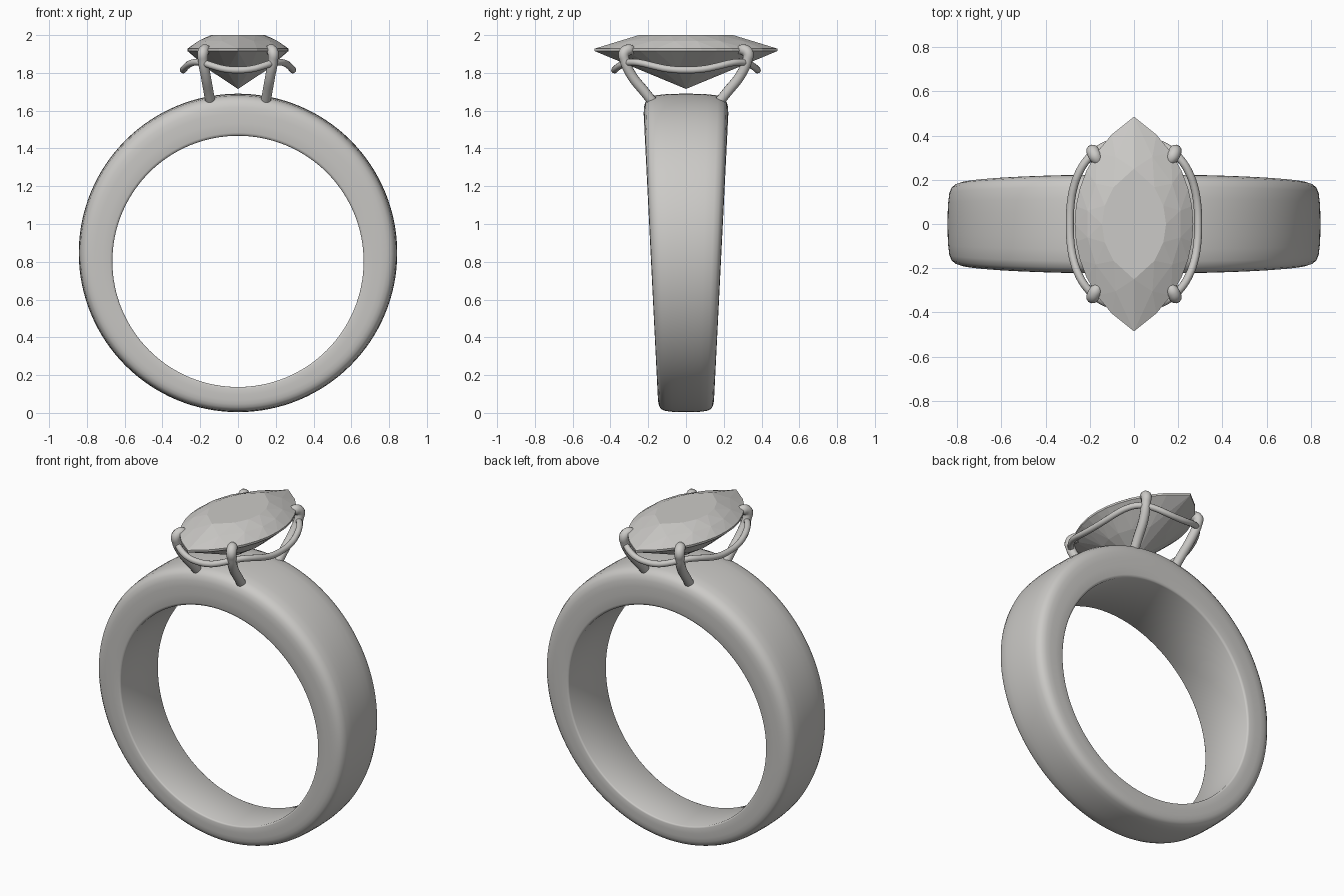
import bpy, bmesh
from math import sin, cos, pi, radians, sqrt, copysign
from mathutils import Vector

cube = bpy.data.objects.get("Cube")
if cube:
    bpy.data.objects.remove(cube)

metal = bpy.data.materials.new("warm_grey")
metal.use_nodes = True
COLOR = (0.6, 0.59, 0.57, 1)
metal.diffuse_color = COLOR
metal.node_tree.nodes["Principled BSDF"].inputs["Base Color"].default_value = COLOR


def add_mesh(name, bm):
    bmesh.ops.recalc_face_normals(bm, faces=bm.faces)
    mesh = bpy.data.meshes.new(name)
    bm.to_mesh(mesh)
    bm.free()
    mesh.materials.append(metal)
    obj = bpy.data.objects.new(name, mesh)
    bpy.context.collection.objects.link(obj)
    return obj


def activate(obj):
    bpy.ops.object.select_all(action='DESELECT')
    obj.select_set(True)
    bpy.context.view_layer.objects.active = obj


def smooth(obj, angle):
    activate(obj)
    bpy.ops.object.shade_smooth_by_angle(angle=radians(angle))


def wire(name, points, radius, scales=None, cyclic=False):
    """Round wire along a smooth path, converted to a mesh."""
    curve = bpy.data.curves.new(name, 'CURVE')
    curve.dimensions = '3D'
    curve.bevel_depth = radius
    curve.bevel_resolution = 4
    curve.resolution_u = 6
    curve.use_fill_caps = True
    spline = curve.splines.new('BEZIER')
    spline.bezier_points.add(len(points) - 1)
    spline.use_cyclic_u = cyclic
    for i, (bp, p) in enumerate(zip(spline.bezier_points, points)):
        bp.co = p
        bp.handle_left_type = bp.handle_right_type = 'AUTO'
        bp.radius = scales[i] if scales else 1
    curve.materials.append(metal)
    obj = bpy.data.objects.new(name, curve)
    bpy.context.collection.objects.link(obj)
    activate(obj)
    bpy.ops.object.convert(target='MESH')
    smooth(bpy.context.object, 50)


# Band: cross-section swept between an inner and a higher-set outer circle,
# wider and thicker toward the top. Pairs are (across, inner-to-outer).
half = [(0.95, 0), (0.985, 0.02), (1, 0.07), (1, 0.3), (1, 0.52), (0.985, 0.68),
        (0.945, 0.81), (0.87, 0.9), (0.74, 0.955), (0.5, 0.985), (0.25, 0.997)]
profile = half + [(0, 1)] + [(-u, t) for u, t in reversed(half)]
bm = bmesh.new()
SEGMENTS = 128
rings = []
for i in range(SEGMENTS):
    a = 2 * pi * i / SEGMENTS
    inner = Vector((0.665 * cos(a), 0, 0.802 + 0.665 * sin(a)))
    outer = Vector((0.843 * cos(a), 0, 0.847 + 0.843 * sin(a)))
    ring = []
    for u, t in profile:
        p = inner.lerp(outer, t)
        p.y = u * (0.145 + 0.05 * p.z)
        ring.append(bm.verts.new(p))
    rings.append(ring)
n = len(profile)
for i, ring in enumerate(rings):
    after = rings[(i + 1) % SEGMENTS]
    for j in range(n):
        k = (j + 1) % n
        bm.faces.new((ring[j], after[j], after[k], ring[k]))
smooth(add_mesh("band", bm), 50)


# Pointed-oval stone: faceted hull over rings of two mirrored arcs
def marquise(width, length, z, segments, shift=0.0):
    r = (length ** 2 + width ** 2) / (2 * width)
    for side in (-1, 1):
        for i in range(segments + 1):
            y = -length + 2 * length * (i + shift) / segments
            if y <= length + 1e-6:
                x = sqrt(max(r * r - y * y, 0)) - (r - width)
                yield (side * x, y, z)


bm = bmesh.new()
points = [(0, 0, 1.715)]
points += marquise(0.145, 0.25, 2.0, 6)
points += marquise(0.215, 0.365, 1.968, 6, 0.5)
points += marquise(0.268, 0.485, 1.928, 12)
points += marquise(0.268, 0.485, 1.916, 12)
points += marquise(0.15, 0.25, 1.812, 6, 0.5)
for p in points:
    bm.verts.new(p)
bmesh.ops.remove_doubles(bm, verts=bm.verts, dist=0.001)
hull = bmesh.ops.convex_hull(bm, input=bm.verts)
loose = [v for v in bm.verts if not v.link_faces]
bmesh.ops.delete(bm, geom=loose, context='VERTS')
bmesh.ops.dissolve_limit(bm, angle_limit=radians(1), verts=bm.verts, edges=bm.edges)
add_mesh("stone", bm)

# Four prongs curling over the stone's edge
prong = [(0.142, 0.155, 1.62), (0.155, 0.215, 1.695), (0.172, 0.29, 1.79),
         (0.186, 0.325, 1.87), (0.186, 0.328, 1.905), (0.175, 0.305, 1.922),
         (0.16, 0.282, 1.918), (0.157, 0.277, 1.916)]
scales = [1, 1, 1, 1, 1.1, 1.1, 0.85, 0.35]
for sy, end in ((-1, "front"), (1, "back")):
    for sx, side in ((-1, "right"), (1, "left")):
        wire(f"{end}_{side}_prong", [(sx * x, sy * y, z) for x, y, z in prong],
             0.027, scales)

# Gallery wire: rounded oval rising to meet each prong
path = []
for i in range(32):
    a = 2 * pi * i / 32
    c, s = cos(a), sin(a)
    path.append((copysign(abs(c) ** 0.83, c) * 0.29,
                 copysign(abs(s) ** 0.83, s) * 0.378,
                 1.815 + 0.042 * sin(2 * a) ** 2))
wire("gallery_wire", path, 0.018, cyclic=True)
